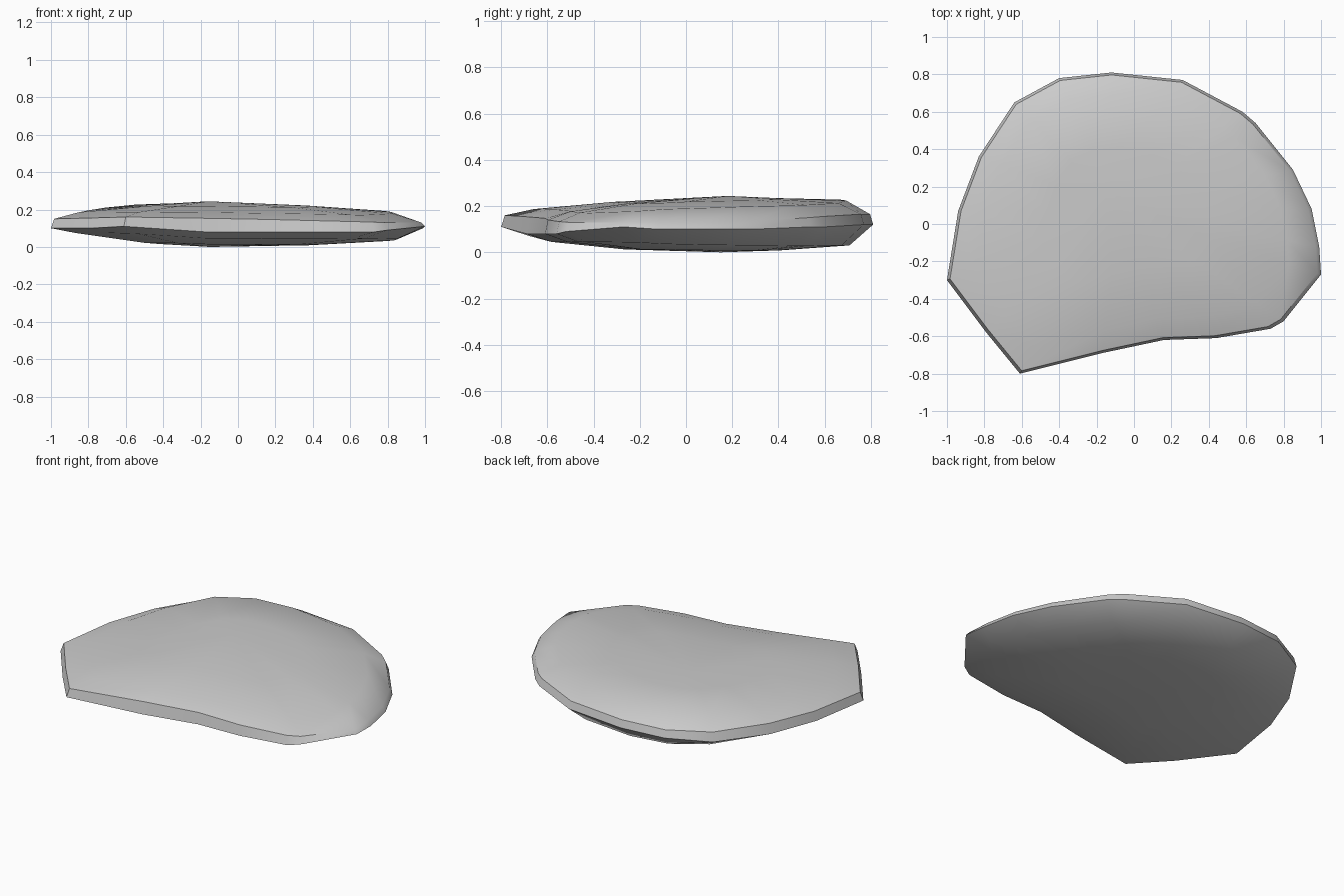
import bpy, bmesh

# Outline of the stone: x, y, lower rim z, upper rim z, bottom shoulder z, top shoulder z
OUTLINE = [
    (-0.61, -0.80, 0.11, 0.160, 0.070, 0.187),
    (-0.17, -0.69, 0.08, 0.153, 0.045, 0.185),
    (0.16, -0.62, 0.08, 0.147, 0.045, 0.180),
    (0.44, -0.61, 0.08, 0.140, 0.045, 0.177),
    (0.73, -0.56, 0.08, 0.133, 0.047, 0.172),
    (0.80, -0.52, 0.09, 0.130, 0.045, 0.170),
    (1.00, -0.27, 0.11, 0.130, 0.043, 0.178),
    (0.99, -0.12, 0.10, 0.130, 0.036, 0.187),
    (0.95, 0.08, 0.10, 0.130, 0.032, 0.192),
    (0.85, 0.29, 0.10, 0.135, 0.030, 0.198),
    (0.65, 0.54, 0.11, 0.150, 0.028, 0.203),
    (0.58, 0.60, 0.11, 0.155, 0.028, 0.205),
    (0.26, 0.77, 0.12, 0.165, 0.030, 0.213),
    (-0.12, 0.81, 0.12, 0.165, 0.030, 0.224),
    (-0.40, 0.78, 0.12, 0.165, 0.036, 0.228),
    (-0.64, 0.65, 0.11, 0.165, 0.045, 0.226),
    (-0.83, 0.36, 0.10, 0.160, 0.055, 0.210),
    (-0.94, 0.07, 0.10, 0.155, 0.070, 0.195),
    (-1.00, -0.30, 0.10, 0.150, 0.075, 0.185),
    (-0.79, -0.58, 0.10, 0.155, 0.075, 0.185),
]
CX, CY = -0.08, 0.08
LOW, HIGH = 0.0, 0.244


def mix(a, b, t):
    return a + (b - a) * t


def ring(bm, scale, height):
    return [bm.verts.new((CX + (p[0] - CX) * scale, CY + (p[1] - CY) * scale, height(p)))
            for p in OUTLINE]


bm = bmesh.new()
# Stacked rings from the underside over the rim to the upper side
rings = [
    ring(bm, 0.45, lambda p: mix(p[4], LOW, 0.72)),
    ring(bm, 0.86, lambda p: p[4]),
    ring(bm, 1.00, lambda p: p[2]),
    ring(bm, 0.982, lambda p: p[3]),
    ring(bm, 0.84, lambda p: p[5]),
    ring(bm, 0.45, lambda p: mix(p[5], HIGH - 0.005, 0.6)),
]
n = len(OUTLINE)
for a, b in zip(rings, rings[1:]):
    for i in range(n):
        j = (i + 1) % n
        bm.faces.new((a[i], a[j], b[j], b[i]))

# Close the broad faces with a low point below and a crest above
bottom = bm.verts.new((-0.15, 0.15, LOW))
top = bm.verts.new((-0.16, 0.18, HIGH))
for i in range(n):
    j = (i + 1) % n
    bm.faces.new((bottom, rings[0][j], rings[0][i]))
    bm.faces.new((top, rings[-1][i], rings[-1][j]))
bmesh.ops.recalc_face_normals(bm, faces=bm.faces)

mesh = bpy.data.meshes.new("flat_stone")
bm.to_mesh(mesh)
bm.free()
stone = bpy.data.objects.new("flat_stone", mesh)
bpy.context.collection.objects.link(stone)

# Smooth broad faces, crisp rim
bpy.context.view_layer.objects.active = stone
stone.select_set(True)
bpy.ops.object.shade_smooth_by_angle(angle=0.7)
